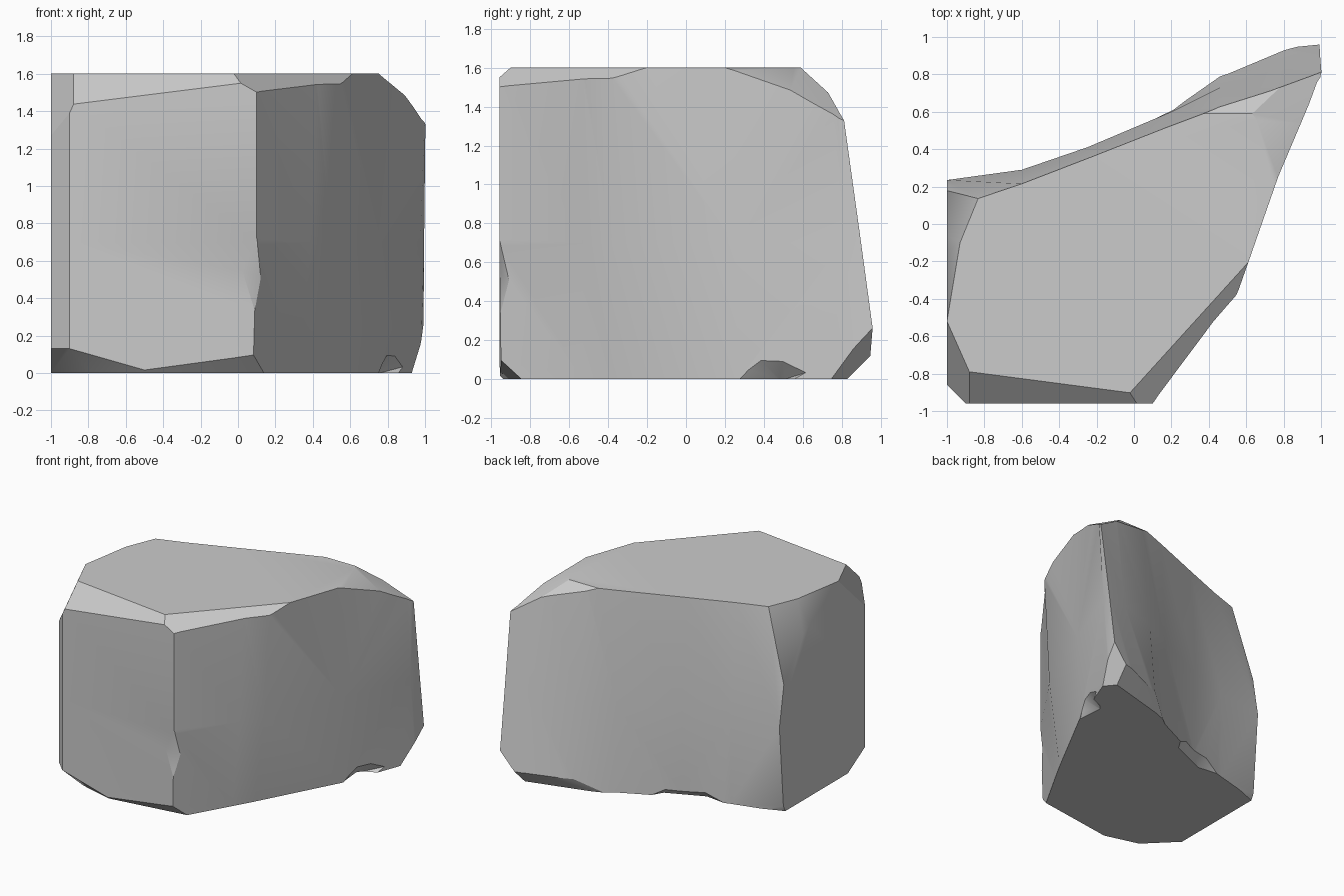
import bpy, bmesh, math
from mathutils import Vector

if "Cube" in bpy.data.objects:
    bpy.data.objects.remove(bpy.data.objects["Cube"])

H = 1.6
MID = Vector((-0.1, -0.2, 0.8))

# Outlines at the floor, the middle and the top, going round from the left front
left = [(-1, -.86), (-.9, -.96)]
low = left + [(.08, -.95), (.32, -.53), (.41, -.37), (.75, .27), (.975, .87), (.99, .995),
              (.8, .945), (.46, .80), (.21, .61), (-.25, .39), (-.6, .285), (-1, .18)]
mid = left + [(.1, -.96), (.39, -.53), (.50, -.38), (.76, .25), (.975, .81), (.995, .90),
              (.79, .84), (.46, .73), (.20, .60), (-.25, .41), (-.6, .29), (-1, .235)]
high = left + [(.1, -.96), (.42, -.53), (.55, -.38), (.77, .25), (.98, .74), (1.005, .775),
               (.77, .71), (.45, .62), (.17, .515), (-.25, .35), (-.6, .215), (-1, .08)]

bm = bmesh.new()
rings = [[bm.verts.new((x, y, z)) for x, y in pts]
         for pts, z in ((low, 0), (mid, .7), (high, H))]
n = len(low)
sides = [bm.faces.new((a[i], a[(i + 1) % n], b[(i + 1) % n], b[i]))
         for a, b in zip(rings, rings[1:]) for i in range(n)]
bm.faces.new(rings[0][::-1])
bm.faces.new(rings[-1])
bmesh.ops.triangulate(bm, faces=sides)


def chip(p, q, r):
    """Slice off everything outside the plane through three points."""
    p, q, r = Vector(p), Vector(q), Vector(r)
    no = (q - p).cross(r - p).normalized()
    if no.dot(p - MID) < 0:
        no = -no
    bmesh.ops.bisect_plane(bm, geom=bm.verts[:] + bm.edges[:] + bm.faces[:], dist=1e-5,
                           plane_co=p, plane_no=no, clear_outer=True)
    bmesh.ops.holes_fill(bm, edges=[e for e in bm.edges if e.is_boundary], sides=0)


# Top edge chips: front, front left, front right
chip((-.78, -.96, 1.45), (.02, -.96, 1.55), (-.88, -.79, H))
chip((-1, -.52, H), (-.88, -.79, H), (-.95, -.91, 1.33))
chip((.18, -.68, H), (.57, -.25, H), (.12, -.94, 1.5))
# Back left top corner
chip((-1, -.52, H), (-.93, -.1, H), (-1, 0, 1.3))
chip((-.93, -.1, H), (-.84, .12, H), (-1, .2, 1.0))
# Right tip, upper side
chip((.74, .25, H), (.65, .58, H), (.86, .54, 1.5))
chip((.86, .54, 1.5), (1, .81, 1.33), (.68, .66, 1.55))
chip((.37, .59, H), (.63, .59, H), (.6, .70, 1.5))
# Right tip, lower side
chip((.86, .83, 0), (.99, .96, .26), (.92, .758, 0))
chip((.31, .68, 0), (.86, .83, 0), (.95, .97, .12))
# Bottom edge chips: back left corner, front left corner, front
chip((-.64, .30, 0), (-.92, .19, 0), (-1, .21, .1))
chip((-1, -.86, .13), (-1, -.64, 0), (-.9, -.96, .13))
chip((-.9, -.96, .13), (-.5, -.96, .02), (-.5, -.94, 0))
chip((.05, -.96, .1), (-.5, -.96, .02), (-.5, -.94, 0))

bmesh.ops.remove_doubles(bm, verts=bm.verts[:], dist=1e-4)
bmesh.ops.recalc_face_normals(bm, faces=bm.faces[:])
me = bpy.data.meshes.new("rock")
bm.to_mesh(me)
bm.free()
rock = bpy.data.objects.new("rock", me)
bpy.context.collection.objects.link(rock)
bpy.context.view_layer.objects.active = rock
rock.select_set(True)


def notch(pts):
    """Cut a small hollow shaped like the hull of some points."""
    hb = bmesh.new()
    for p in pts:
        hb.verts.new(p)
    bmesh.ops.convex_hull(hb, input=hb.verts[:])
    bmesh.ops.recalc_face_normals(hb, faces=hb.faces[:])
    cm = bpy.data.meshes.new("notch_cutter")
    hb.to_mesh(cm)
    hb.free()
    cutter = bpy.data.objects.new("notch_cutter", cm)
    cutter.hide_render = True
    bpy.context.collection.objects.link(cutter)
    m = rock.modifiers.new("notch", 'BOOLEAN')
    m.operation, m.solver, m.object = 'DIFFERENCE', 'EXACT', cutter
    bpy.ops.object.modifier_apply(modifier=m.name)
    bpy.data.objects.remove(cutter)


# Dents: front right edge, under the right side, under the back
notch([(.1, -.962, .73), (.015, -.962, .55), (.142, -.9, .5), (.08, -.962, .32), (.25, -1.15, .5)])
notch([(.74, .26, -.01), (.80, .38, .1), (.85, .5, .1), (.91, .64, .04),
       (.72, .48, -.01), (1.05, .35, -.2)])
notch([(0, .53, -.01), (-.08, .40, -.01), (-.38, .27, -.01), (-.62, .30, -.01),
       (-.15, .47, .08), (-.42, .36, .08), (-.4, .6, -.2)])

bpy.ops.object.shade_smooth_by_angle(angle=math.radians(28))
